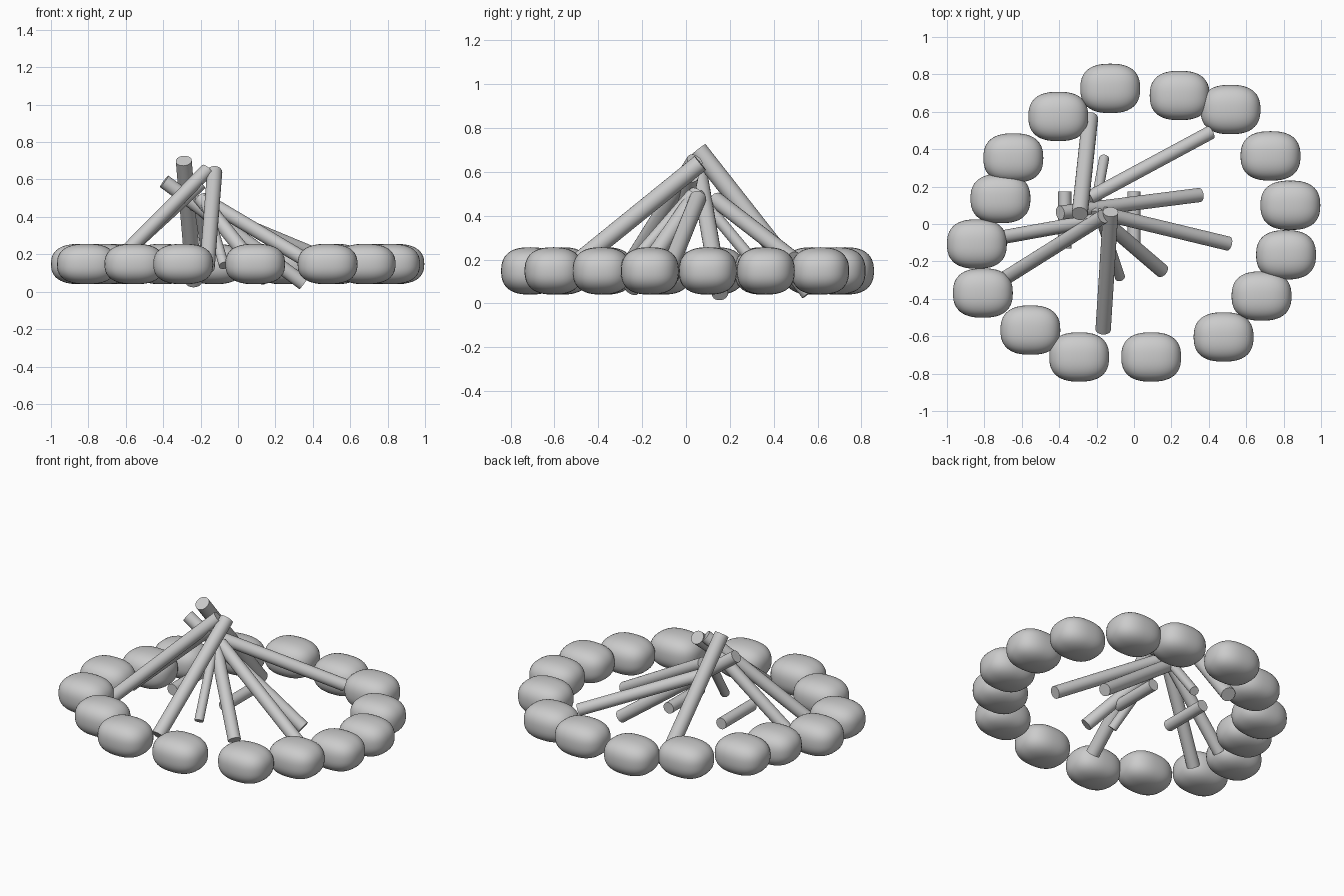
import bpy, bmesh
from mathutils import Vector

if "Cube" in bpy.data.objects:
    bpy.data.objects.remove(bpy.data.objects["Cube"])


def finish(bm, name, angle=None):
    me = bpy.data.meshes.new(name)
    bm.normal_update()
    bm.to_mesh(me)
    bm.free()
    ob = bpy.data.objects.new(name, me)
    bpy.context.collection.objects.link(ob)
    bpy.ops.object.select_all(action='DESELECT')
    ob.select_set(True)
    bpy.context.view_layer.objects.active = ob
    bpy.ops.object.shade_smooth_by_angle(angle=0.6)
    return ob


def stone(name, x, y):
    """Rounded boulder: subdivided cube inflated to a soft boxy ellipsoid."""
    bm = bmesh.new()
    bmesh.ops.create_cube(bm, size=2)
    bmesh.ops.subdivide_edges(bm, edges=bm.edges[:], cuts=11, use_grid_fill=True)
    p = 2.5
    for v in bm.verts:
        d = v.co.normalized()
        d /= sum(abs(c) ** p for c in d) ** (1 / p)
        v.co = Vector((x + d.x * 0.16, y + d.y * 0.132, 0.148 + d.z * 0.108))
    finish(bm, name)


def log(name, a, b, r):
    """Straight round log with flat ends between two points."""
    a, b = Vector(a), Vector(b)
    d = b - a
    bm = bmesh.new()
    bmesh.ops.create_cone(bm, cap_ends=True, segments=24, radius1=r, radius2=r, depth=d.length)
    bm.transform(d.to_track_quat('Z', 'Y').to_matrix().to_4x4())
    bmesh.ops.translate(bm, verts=bm.verts, vec=(a + b) / 2)
    finish(bm, name)


# Ring of stones
ring = [(-.127, .725), (.244, .687), (.516, .612), (.73, .364), (.836, .10), (.813, -.165),
        (.682, -.385), (.479, -.604), (.092, -.711), (-.293, -.711), (-.554, -.567),
        (-.808, -.369), (-.84, -.107), (-.714, .136), (-.645, .353), (-.405, .575)]
for i, (x, y) in enumerate(ring):
    stone(f"ring_stone_{i + 1}", x, y)

# Leaning logs: foot, tip, radius
leaning = [((-.235, .565, .05), (-.29, .055, .70), .043),
           ((.41, .49, .20), (-.24, .14, .47), .037),
           ((.35, .155, .045), (-.395, .06, .59), .038),
           ((.505, -.105, .085), (-.16, .055, .48), .038),
           ((.15, -.25, .065), (-.2, .05, .50), .038),
           ((-.165, -.565, .13), (-.125, .065, .64), .041),
           ((-.69, -.29, .12), (-.165, .04, .65), .038),
           ((-.70, -.07, .12), (-.2, .02, .58), .037)]
for i, (a, b, r) in enumerate(leaning):
    log(f"leaning_log_{i + 1}", a, b, r)

# Thin kindling sticks
log("kindling_front", (-.075, -.285, .14), (-.18, .03, .50), .027)
log("kindling_back", (-.16, .35, .14), (-.215, .05, .50), .027)

# Two short logs lying front to back inside the stack
log("short_log_left", (-.37, -.13, .20), (-.37, .175, .20), .035)
log("short_log_right", (0, -.14, .20), (0, .175, .20), .035)
